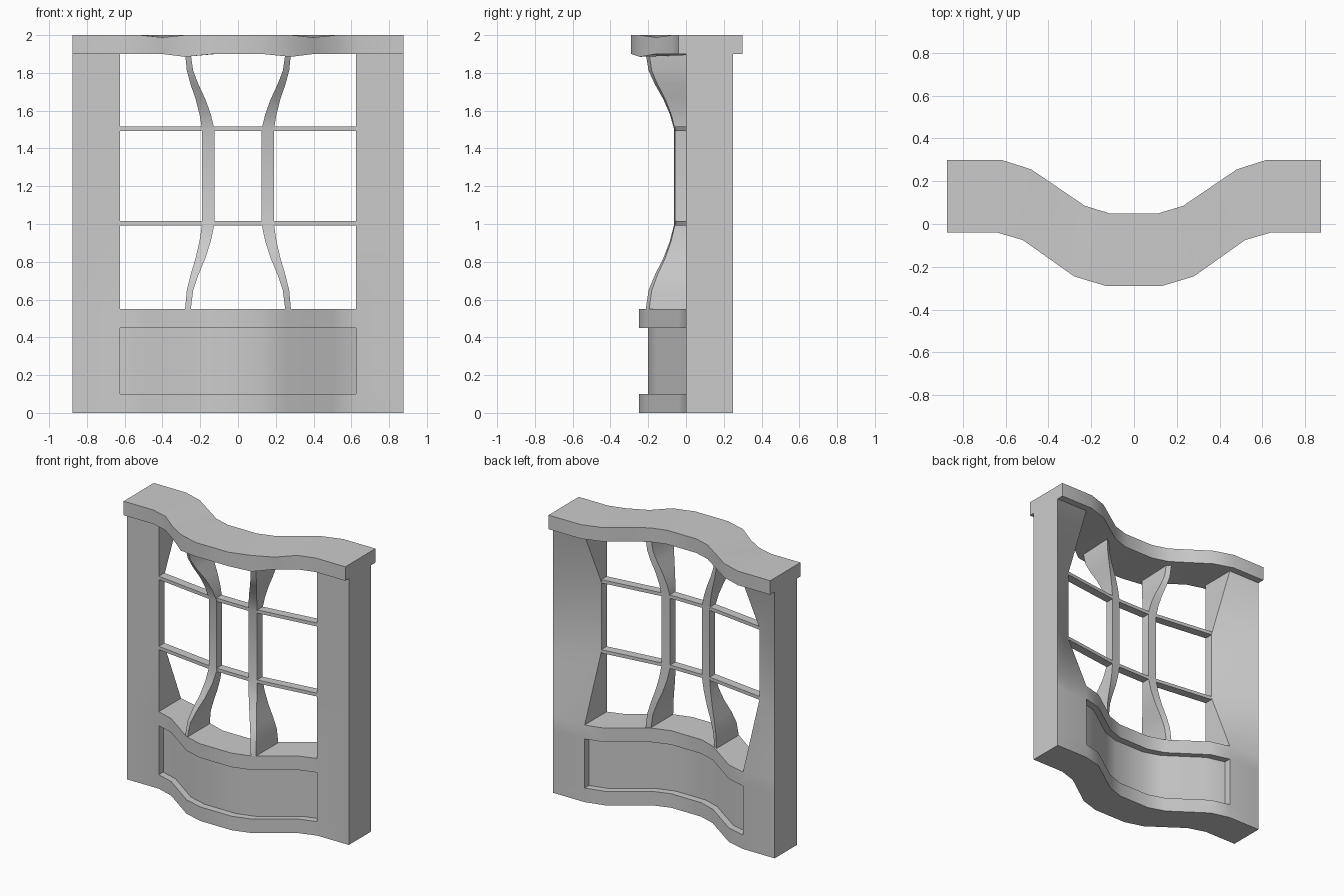
import bpy
import bmesh
import math

cube = bpy.data.objects.get("Cube")
if cube:
    bpy.data.objects.remove(cube, do_unlink=True)

stone = bpy.data.materials.new("grey_stone")
stone.use_nodes = True
GREY = (0.6, 0.6, 0.6, 1)
stone.diffuse_color = GREY
stone.node_tree.nodes["Principled BSDF"].inputs["Base Color"].default_value = GREY

SILL, BAR_LOW, BAR_HIGH, HEAD = 0.55, 1.0, 1.5, 1.9


def finish(bm, name):
    bmesh.ops.recalc_face_normals(bm, faces=bm.faces)
    mesh = bpy.data.meshes.new(name)
    bm.to_mesh(mesh)
    bm.free()
    obj = bpy.data.objects.new(name, mesh)
    bpy.context.collection.objects.link(obj)
    mesh.materials.append(stone)
    bpy.ops.object.select_all(action='DESELECT')
    obj.select_set(True)
    bpy.context.view_layer.objects.active = obj
    bpy.ops.object.shade_smooth_by_angle(angle=math.radians(30))
    return obj


def mirrored(half):
    return [(-x, y) for x, y in reversed(half)] + half


def ribbon(front, back, levels):
    """Curved wall: plan outlines (right halves) stacked through z levels."""
    bm = bmesh.new()
    plans = [mirrored(front), mirrored(back)]
    grid = [[[bm.verts.new((x, y, z)) for x, y in p] for z in levels] for p in plans]
    f, b = grid
    n, top = len(plans[0]), len(levels) - 1
    for side in grid:
        for k in range(top):
            for i in range(n - 1):
                bm.faces.new((side[k][i], side[k][i + 1], side[k + 1][i + 1], side[k + 1][i]))
    for k in (0, top):
        for i in range(n - 1):
            bm.faces.new((f[k][i], f[k][i + 1], b[k][i + 1], b[k][i]))
    for i in (0, n - 1):
        for k in range(top):
            bm.faces.new((f[k][i], f[k + 1][i], b[k + 1][i], b[k][i]))
    bmesh.ops.recalc_face_normals(bm, faces=bm.faces)
    return bm


def extrude(bm, faces):
    """Extrude a face region, dropping the old faces; return new verts and faces."""
    geom = bmesh.ops.extrude_face_region(bm, geom=faces)["geom"]
    old = [f for f in faces if f.is_valid]
    if old:
        bmesh.ops.delete(bm, geom=old, context='FACES_ONLY')
    return ([g for g in geom if isinstance(g, bmesh.types.BMVert)],
            [g for g in geom if isinstance(g, bmesh.types.BMFace)])


# Wall base with a recessed panel on the front and the back
front = [(0.125, -0.25), (0.26, -0.21), (0.5, -0.04), (0.625, 0), (0.875, 0)]
back = [(0.12, 0), (0.24, 0.04), (0.49, 0.215), (0.625, 0.25), (0.875, 0.25)]
wall = ribbon(front, back, [0, 0.1, 0.45, SILL])
for sign in (-1, 1):
    panel = []
    for face in wall.faces:
        c = face.calc_center_median()
        if 0.2 < c.z < 0.35 and abs(c.x) < 0.625 and face.normal.y * sign > 0.3:
            panel.append(face)
    verts, _ = extrude(wall, panel)
    for v in verts:
        v.co.y -= sign * 0.05

# Posts rise from the base, their backs splayed toward the opening
for side in (-1, 1):
    caps = []
    for face in wall.faces:
        c = face.calc_center_median()
        if c.z > SILL - 0.01 and c.x * side > 0.65:
            caps.append(face)
    for z, depth in ((BAR_LOW, 0.0625), (BAR_HIGH, 0.0625), (HEAD, 0.25)):
        verts, caps = extrude(wall, caps)
        for v in verts:
            v.co.z = z
            if abs(v.co.x) < 0.65 and v.co.y > 0.01:
                v.co.y = depth
finish(wall, "wall_and_posts")

# Curved head beam with its slight sag at the front
head_front = [(0.13, -0.29), (0.28, -0.245), (0.4, -0.16), (0.52, -0.075),
              (0.64, -0.04), (0.875, -0.04)]
head_back = [(0.115, 0.05), (0.23, 0.085), (0.355, 0.17), (0.48, 0.255),
             (0.62, 0.3), (0.875, 0.3)]
beam = ribbon(head_front, head_back, [HEAD, 2])
for v in beam.verts:
    x = abs(v.co.x)
    if v.co.y < -0.1:
        if abs(x - 0.28) < 0.01 and v.co.z < 1.95:
            v.co.z -= 0.015
        if abs(x - 0.4) < 0.01 and v.co.z > 1.95:
            v.co.z -= 0.012
finish(beam, "head_beam")

# Mullions: slim in the middle, flaring to the full wall depth at each end
FLARE = [(0, 1), (0.22, 0.9), (0.4, 0.68), (0.6, 0.38), (0.8, 0.15), (1, 0)]
rows = [(SILL + t * (BAR_LOW - SILL), w) for t, w in FLARE]
rows += [(HEAD - t * (HEAD - BAR_HIGH), w) for t, w in reversed(FLARE)]


def mix(a, b, w):
    return a + (b - a) * w


for side, name in ((-1, "mullion_right"), (1, "mullion_left")):
    bm = bmesh.new()
    rings = []
    for z, w in rows:
        inner, outer = mix(0.125, 0.25, w), mix(0.19, 0.28, w)
        y_in, y_out = mix(-0.0625, -0.213, w), mix(-0.058, -0.195, w)
        depth = mix(0.0625, 0.25, w)
        section = [(inner, y_in), (outer, y_out), (outer, y_out + depth), (inner, y_in + depth)]
        rings.append([bm.verts.new((side * x, y, z)) for x, y in section])
    for a, b in zip(rings, rings[1:]):
        for i in range(4):
            j = (i + 1) % 4
            bm.faces.new((a[i], a[j], b[j], b[i]))
    bm.faces.new(rings[0])
    bm.faces.new(rings[-1])
    finish(bm, name)

# Horizontal glazing bars
bar_front = [(0.16, -0.06), (0.625, 0)]
bar_back = [(0.16, 0), (0.625, 0.0625)]
for z, name in ((BAR_LOW, "glazing_bar_lower"), (BAR_HIGH, "glazing_bar_upper")):
    finish(ribbon(bar_front, bar_back, [z - 0.008, z + 0.016]), name)
